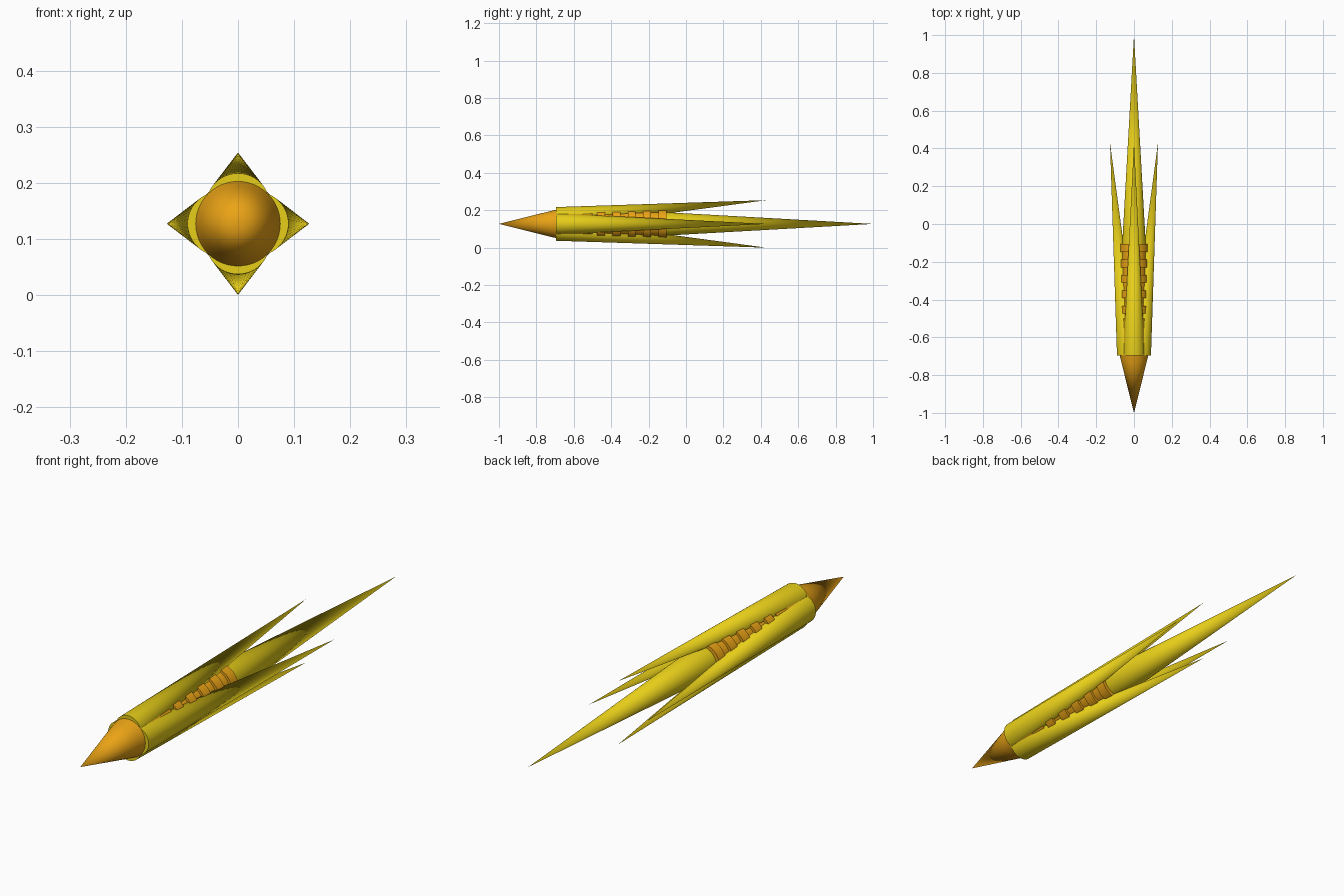
import bpy, bmesh, math
from mathutils import Vector

if "Cube" in bpy.data.objects:
    bpy.data.objects.remove(bpy.data.objects["Cube"])

AXIS_Z = 0.127   # height of the long axis
SIDES = 48


def material(name, rgb):
    m = bpy.data.materials.new(name)
    m.diffuse_color = (*rgb, 1)
    m.use_nodes = True
    m.node_tree.nodes["Principled BSDF"].inputs["Base Color"].default_value = m.diffuse_color
    return m


yellow = material("yellow", (0.80, 0.62, 0.01))
orange = material("orange", (0.83, 0.37, 0.008))


def lathe(name, profile, mat):
    """Revolve (y, radius, offset_x, offset_z) stations along y; radius 0 makes a point."""
    bm = bmesh.new()
    rings = []
    for y, r, ox, oz in profile:
        centre = Vector((ox, y, AXIS_Z + oz))
        if r == 0:
            rings.append([bm.verts.new(centre)] * SIDES)
            continue
        ring = []
        for i in range(SIDES):
            a = math.tau * i / SIDES
            ring.append(bm.verts.new(centre + Vector((r * math.cos(a), 0, r * math.sin(a)))))
        rings.append(ring)
    for a, b in zip(rings, rings[1:]):
        for i in range(SIDES):
            j = (i + 1) % SIDES
            quad = list(dict.fromkeys((a[i], a[j], b[j], b[i])))
            bm.faces.new(quad)
    for ring in (rings[0], rings[-1]):
        if ring[0] is not ring[1]:
            bm.faces.new(ring)
    bmesh.ops.recalc_face_normals(bm, faces=bm.faces)
    mesh = bpy.data.meshes.new(name)
    bm.to_mesh(mesh)
    bm.free()
    mesh.materials.append(mat)
    ob = bpy.data.objects.new(name, mesh)
    bpy.context.collection.objects.link(ob)
    bpy.ops.object.select_all(action='DESELECT')
    ob.select_set(True)
    bpy.context.view_layer.objects.active = ob
    bpy.ops.object.shade_smooth_by_angle(angle=math.radians(30))
    return ob


# pointed nose
lathe("nose_cone", [(-1, 0, 0, 0), (-0.727, 0.068, 0, 0), (-0.688, 0.077, 0, 0)], orange)

# inner body with five raised bands
body = [(-0.688, 0.075, 0, 0), (-0.5, 0.072, 0, 0), (-0.5, 0.066, 0, 0)]
for k in range(5):
    start = -0.475 + k * 0.082
    body += [(start, 0.066, 0, 0), (start, 0.076, 0, 0),
             (start + 0.042, 0.076, 0, 0), (start + 0.042, 0.066, 0, 0)]
lathe("banded_body", body, orange)

# long tail spike
lathe("tail_spike", [(-0.12, 0.063, 0, 0), (1, 0, 0, 0)], yellow)

# four outer spikes flaring away from the axis
for name, dx, dz in (("right", 1, 0), ("left", -1, 0), ("top", 0, 1), ("bottom", 0, -1)):
    lathe(name + "_outer_spike",
          [(-0.695, 0.057, 0.033 * dx, 0.033 * dz), (0.43, 0, 0.127 * dx, 0.127 * dz)], yellow)
